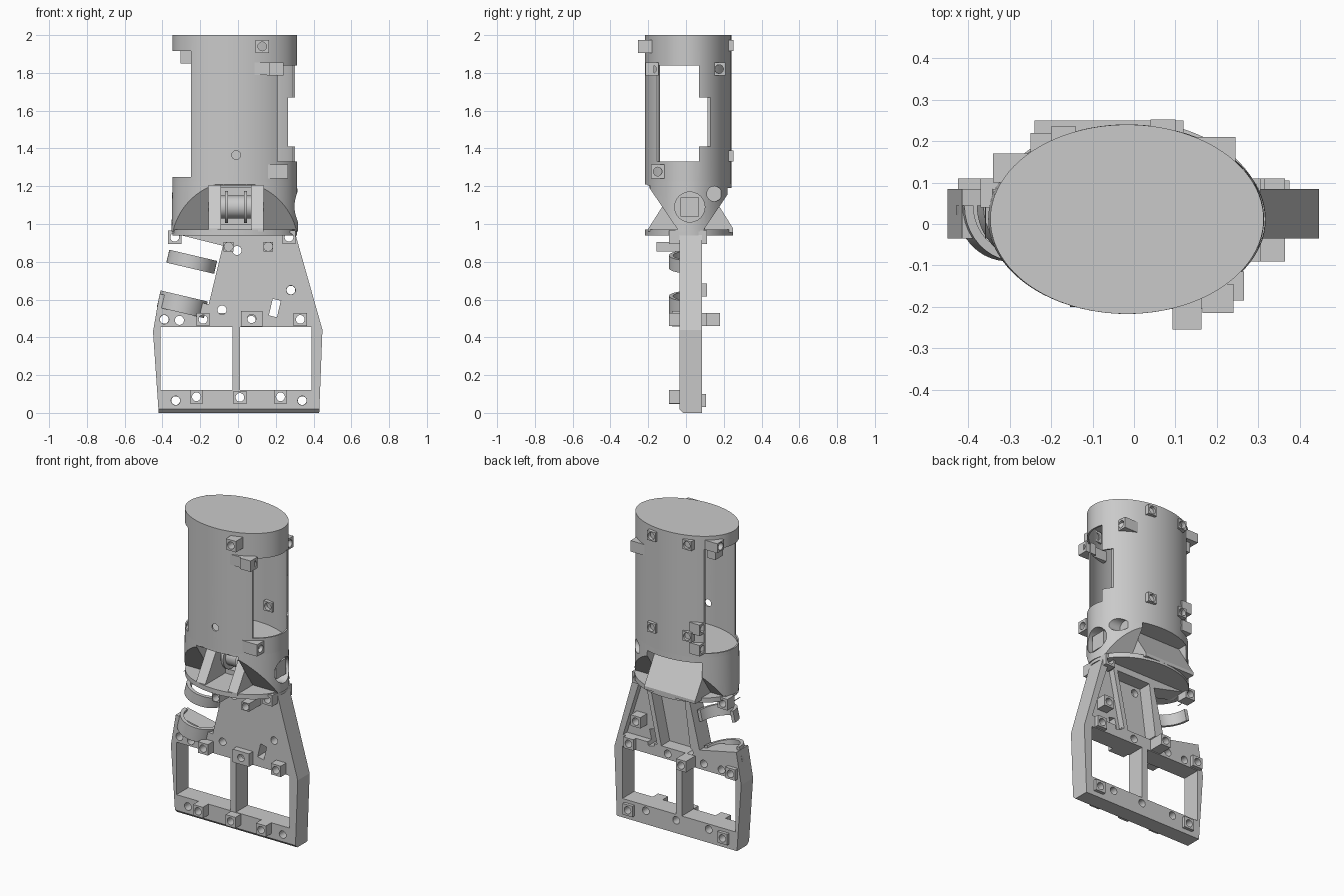
import bpy, bmesh, math
from mathutils import Matrix, Vector

cube = bpy.data.objects.get("Cube")
if cube:
    bpy.data.objects.remove(cube)

grey = bpy.data.materials.new("plain_grey")
grey.use_nodes = True
grey.diffuse_color = (0.59, 0.59, 0.59, 1)
grey.node_tree.nodes["Principled BSDF"].inputs["Base Color"].default_value = (0.59, 0.59, 0.59, 1)


def finish(name, bm):
    bmesh.ops.recalc_face_normals(bm, faces=bm.faces)
    mesh = bpy.data.meshes.new(name)
    bm.to_mesh(mesh)
    bm.free()
    mesh.materials.append(grey)
    ob = bpy.data.objects.new(name, mesh)
    bpy.context.collection.objects.link(ob)
    return ob


def select(ob):
    bpy.ops.object.select_all(action='DESELECT')
    ob.select_set(True)
    bpy.context.view_layer.objects.active = ob


def box(name, x, y, z, tilt=0):
    bm = bmesh.new()
    mid = Vector([(a + b) / 2 for a, b in (x, y, z)])
    size = [b - a for a, b in (x, y, z)]
    m = Matrix.Translation(mid) @ Matrix.Rotation(tilt, 4, 'Y') @ Matrix.Diagonal((*size, 1))
    bmesh.ops.create_cube(bm, size=1, matrix=m)
    return finish(name, bm)


def extrude(bm, face, step):
    out = bmesh.ops.extrude_face_region(bm, geom=[face])
    verts = [v for v in out["geom"] if isinstance(v, bmesh.types.BMVert)]
    bmesh.ops.translate(bm, verts=verts, vec=step)


def prism(name, points, lo, hi, axis='y'):
    """Extrude an (x, z) profile along y, or a (y, z) profile along x."""
    bm = bmesh.new()
    place = (lambda p: (p[0], lo, p[1])) if axis == 'y' else (lambda p: (lo, p[0], p[1]))
    face = bm.faces.new([bm.verts.new(place(p)) for p in points])
    extrude(bm, face, (0, hi - lo, 0) if axis == 'y' else (hi - lo, 0, 0))
    return finish(name, bm)


def rod(name, centre, radius, length, axis='y', segments=24):
    turn = {'x': Matrix.Rotation(math.pi / 2, 4, 'Y'), 'y': Matrix.Rotation(math.pi / 2, 4, 'X')}[axis]
    bm = bmesh.new()
    bmesh.ops.create_cone(bm, cap_ends=True, segments=segments, radius1=radius, radius2=radius,
                          depth=length, matrix=Matrix.Translation(centre) @ turn)
    return finish(name, bm)


def oval(name, z0, z1, inset=0, flare=0, back=0.24):
    """Oval drum whose front stays put while its back edge may move."""
    front = -0.217
    bm = bmesh.new()
    m = Matrix.Translation((-0.017, (back + front) / 2, (z0 + z1) / 2))
    m = m @ Matrix.Diagonal((0.33 - inset, (back - front) / 2 - inset, 1, 1))
    bmesh.ops.create_cone(bm, cap_ends=True, segments=96, radius1=1 + flare, radius2=1, depth=z1 - z0, matrix=m)
    return finish(name, bm)


def cut(ob, *cutters):
    for c in cutters:
        mod = ob.modifiers.new("cut", 'BOOLEAN')
        mod.operation, mod.solver, mod.object = 'DIFFERENCE', 'EXACT', c
        select(ob)
        bpy.ops.object.modifier_apply(modifier=mod.name)
        bpy.data.objects.remove(c)
    return ob


def smooth(ob):
    select(ob)
    bpy.ops.object.shade_smooth_by_angle(angle=math.radians(30))


def clip(name, x, y, z, axis='y'):
    """Square lug with a screw hole."""
    mid = [(a + b) / 2 for a, b in (x, y, z)]
    cut(box(name, x, y, z), rod("hole", mid, 0.023, 0.5, axis))


def lug(name, x, z, y0, y1, half=0.035):
    clip(name, (x - half, x + half), (y0, y1), (z - half, z + half))


# Forearm shell: thin oval tube, open on both sides
shell = cut(oval("forearm_shell", 1.21, 2.0),
            oval("cavity", 1.23, 1.98, 0.01),
            box("left_opening", (0.21, 1), (-1, 0.07), (1.33, 1.84)),
            box("left_notch", (0.265, 1), (-1, 1), (1.41, 1.67)),
            box("right_opening", (-1, -0.25), (-1, 1), (1.25, 1.915)),
            rod("front_hole", (-0.01, -0.2, 1.365), 0.023, 0.2))
smooth(shell)
box("right_latch", (-0.305, -0.25), (0.06, 0.14), (1.85, 1.917))

# Wrist cuff, sliced by a sloping plane at front and back, with open bays
GUSSET_BACK = (-0.24, 0.12)
cuff = cut(oval("wrist_cuff", 0.96, 1.225, 0, 0.015),
           prism("front_slice", [(-0.21, 1.215), (-0.03, 0.95), (-0.5, 0.95), (-0.5, 1.215)], -1, 1, 'x'),
           prism("back_slice", [(0.25, 1.2), (0.08, 0.95), (0.5, 0.95), (0.5, 1.2)], -1, 1, 'x'),
           box("front_bay", (-0.155, 0.135), (-0.4, 0.0), (0.95, 1.205)),
           box("pulley_bay", (-0.09, 0.07), (-0.4, 0.12), (1.0, 1.19)),
           box("back_bay", GUSSET_BACK, (0.1, 0.5), (0.95, 1.19)),
           rod("axle_bore", (0.3, 0.02, 1.09), 0.08, 0.12, 'x'),
           rod("wire_bore", (0.3, 0.15, 1.16), 0.04, 0.2, 'x'))
smooth(cuff)
smooth(oval("wrist_plate", 0.94, 0.97, 0, 0, 0.25))
box("axle_square", (0.24, 0.29), (-0.03, 0.07), (1.04, 1.14))

# Wrist bracket gussets and pulley
for a, b in ((-0.155, -0.09), (0.07, 0.135)):
    prism("front_gusset", [(-0.2, 0.96), (-0.2, 0.975), (-0.05, 1.21), (0.1, 1.21), (0.1, 0.96)], a, b, 'x')
prism("back_gusset", [(0.25, 0.955), (0.25, 0.975), (0.11, 1.2), (0.09, 1.2), (0.09, 0.955)], *GUSSET_BACK, 'x')
smooth(rod("pulley_hub", (-0.01, 0.01, 1.09), 0.06, 0.16, 'x', 32))
for x in (-0.06, 0.04):
    smooth(rod("pulley_rim", (x, 0.01, 1.09), 0.085, 0.015, 'x', 32))

# Shell lugs
lug("front_top_lug", 0.128, 1.94, -0.255, -0.18)
prism("left_front_bar", [(0.065, 1.79), (0.24, 1.785), (0.24, 1.855), (0.065, 1.855)], -0.205, -0.17)
clip("left_upper_lug", (0.165, 0.24), (-0.215, -0.145), (1.785, 1.855), 'x')
clip("left_lower_lug", (0.16, 0.265), (-0.185, -0.115), (1.24, 1.315), 'x')
clip("left_rear_lug", (0.13, 0.245), (0.14, 0.21), (1.785, 1.855), 'x')
clip("right_top_lug", (-0.34, -0.25), (0.1, 0.17), (1.915, 1.975), 'x')
for z in (1.25, 1.38):
    clip("right_rear_lug", (-0.25, -0.18), (0.16, 0.22), (z, z + 0.07), 'x')
for z in (1.36, 1.945):
    lug("back_lug", 0.07, z, 0.2, 0.252, 0.03)
    lug("back_lug", -0.17, z, 0.175, 0.235, 0.03)

# Hand frame with two windows, a thumb gap and a hollow back
FRONT, BACK = -0.035, 0.085
outline = [(-0.42, 0), (0.43, 0), (0.447, 0.44), (0.3, 0.96), (-0.34, 0.97), (-0.36, 0.92), (-0.3, 0.94),
           (-0.08, 0.885), (-0.155, 0.575), (-0.415, 0.63), (-0.45, 0.43)]
hand = cut(prism("hand_frame", outline, FRONT, BACK),
           box("window", (-0.41, -0.03), (-1, 1), (0.12, 0.455)),
           box("window", (0.01, 0.39), (-1, 1), (0.12, 0.455)),
           prism("thumb_tray", [(-0.095, 0.53), (0.115, 0.53), (0.195, 0.9), (-0.045, 0.9)], 0.0, 0.2),
           prism("side_tray", [(0.145, 0.53), (0.385, 0.53), (0.27, 0.9), (0.225, 0.9)], 0.045, 0.2),
           box("slot", (0.173, 0.217), (-1, 1), (0.51, 0.6), 0.23),
           prism("bottom_bevel", [(-0.1, -0.1), (-0.1, 0.085), (0.0, -0.015)], -1, 1, 'x'))
holes = [(0.28, 0.65), (-0.005, 0.86), (-0.085, 0.545), (-0.31, 0.49), (0.27, 0.93), (-0.335, 0.93)]
bottom_front = [(-0.22, 0.085), (0.01, 0.082), (0.225, 0.085)]
bottom_back = [(-0.33, 0.065), (0.34, 0.065)]
knuckle = [(-0.39, 0.495), (-0.185, 0.495), (0.07, 0.49), (0.33, 0.495)]
for x, z in holes + bottom_front + bottom_back + knuckle:
    cut(hand, rod("hole", (x, 0, z), 0.024, 0.5))

# Hand lugs
for x, z in bottom_front:
    lug("bottom_front_lug", x, z, -0.09, FRONT)
for x, z in bottom_back:
    lug("bottom_back_lug", x, z, BACK, 0.105)
for x, z in knuckle[1:2] + knuckle[3:]:
    lug("knuckle_lug", x, z, -0.09, FRONT)
for x, z in knuckle[:1] + knuckle[3:] + holes[:1] + holes[4:]:
    lug("rear_lug", x, z, 0.04, 0.11)
clip("centre_front_lug", (0.015, 0.13), (-0.075, FRONT), (0.457, 0.54))
lug("centre_back_lug", -0.09, 0.495, BACK, 0.18)
for x in (-0.05, 0.16):
    lug("palm_lug", x, 0.88, -0.155, FRONT, 0.026)
lug("palm_top_lug", 0.27, 0.93, -0.09, FRONT)


# Thumb clamps: curved bands across the thumb gap
def band(name, x, z, width, height):
    steps = 20
    arc = [(math.pi * i / steps) for i in range(steps + 1)]
    ring = [(width * math.cos(a), -0.135 * math.sin(a)) for a in arc]
    ring += [((width - 0.022) * math.cos(a), -0.113 * math.sin(a)) for a in reversed(arc)]
    bm = bmesh.new()
    m = Matrix.Translation((x, 0.045, z)) @ Matrix.Rotation(0.23, 4, 'Y')
    face = bm.faces.new([bm.verts.new(m @ Vector((u, v, -height / 2))) for u, v in ring])
    extrude(bm, face, m.to_3x3() @ Vector((0, 0, height)))
    smooth(finish(name, bm))


band("upper_thumb_band", -0.245, 0.8, 0.13, 0.07)
band("lower_thumb_band", -0.295, 0.575, 0.128, 0.09)
